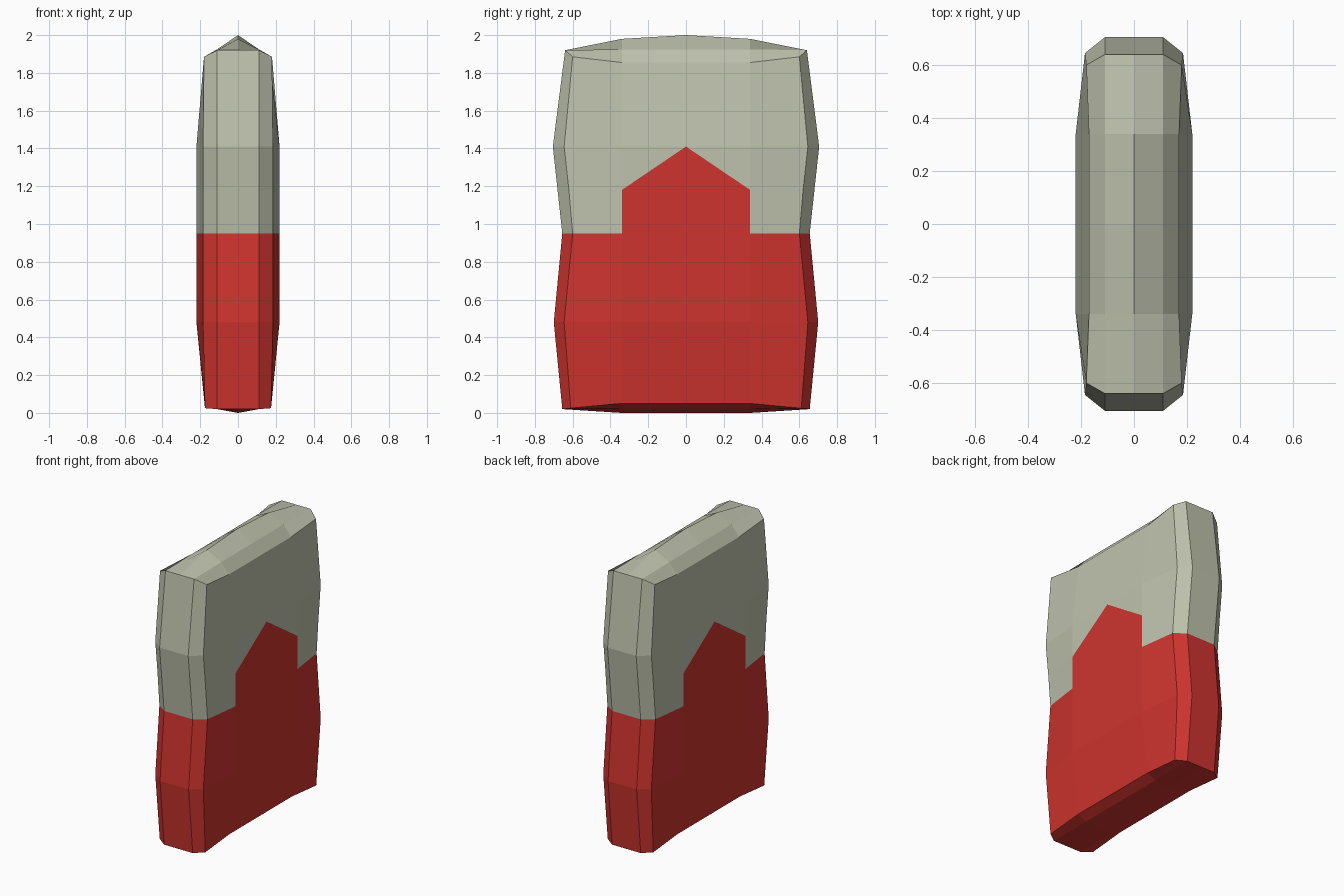
import bpy, bmesh

if "Cube" in bpy.data.objects:
    bpy.data.objects.remove(bpy.data.objects["Cube"])


def material(name, rgb):
    m = bpy.data.materials.new(name)
    m.diffuse_color = (*rgb, 1)
    m.use_nodes = True
    m.node_tree.nodes["Principled BSDF"].inputs["Base Color"].default_value = m.diffuse_color
    return m


grey = material("pale grey", (0.52, 0.54, 0.42))
red = material("red", (0.62, 0.034, 0.028))

# Outline at each level:
# end z, corner z, side z, end y, corner y, corner x, side x
LEVELS = [
    (0.02, 0.025, 0.05, 0.655, 0.61, 0.175, 0.175),
    (0.48, 0.48, 0.48, 0.70, 0.645, 0.185, 0.22),
    (0.95, 0.95, 0.95, 0.655, 0.60, 0.185, 0.22),
    (1.18, 1.18, 1.18, 0.68, 0.62, 0.185, 0.22),
    (1.41, 1.41, 1.41, 0.705, 0.645, 0.185, 0.22),
    (1.92, 1.885, 1.855, 0.64, 0.60, 0.18, 0.17),
]
XS = (-0.11, 0, 0.11)      # inner columns across the thickness
YS = (-0.34, 0, 0.34)      # inner columns along the width

bm = bmesh.new()


def ring(level):
    """16 points: front end, right side, back end, left side."""
    ze, zc, zs, ye, yc, xc, xs = level
    pts = [(-xc, -yc, zc)] + [(x, -ye, ze) for x in XS]
    pts += [(xc, -yc, zc)] + [(xs, y, zs) for y in YS]
    pts += [(xc, yc, zc)] + [(-x, ye, ze) for x in XS]
    pts += [(-xc, yc, zc)] + [(-xs, -y, zs) for y in YS]
    return [bm.verts.new(p) for p in pts]


rings = [ring(level) for level in LEVELS]

# Walls, with the sloped edges of the pointed patch cut into the sides
for k in range(len(rings) - 1):
    for i in range(16):
        n = (i + 1) % 16
        a, b, c, d = rings[k][i], rings[k][n], rings[k + 1][n], rings[k + 1][i]
        if k == 3 and i in (5, 13):
            bm.faces.new((a, b, c))
            bm.faces.new((a, c, d))
        elif k == 3 and i in (6, 14):
            bm.faces.new((a, b, d))
            bm.faces.new((b, c, d))
        else:
            bm.faces.new((a, b, c, d))


def cap(r, height):
    """Close an end with a 5 x 5 grid whose border is the ring."""
    rows = [r[0:5]]
    for j, y in enumerate(YS):
        inner = [bm.verts.new((x, y, height(x, y))) for x in XS]
        rows.append([r[15 - j]] + inner + [r[5 + j]])
    rows.append(r[8:13][::-1])
    for j in range(4):
        for i in range(4):
            bm.faces.new((rows[j][i], rows[j][i + 1],
                          rows[j + 1][i + 1], rows[j + 1][i]))


cap(rings[0], lambda x, y: 0.02 if x else 0.0)
cap(rings[-1], lambda x, y: 1.925 if x else (1.98 if y else 2.0))

bmesh.ops.recalc_face_normals(bm, faces=bm.faces)

# Red lower half plus pointed patch on both broad sides
for f in bm.faces:
    c = f.calc_center_median()
    patch = abs(c.x) > 0.2 and abs(c.y) < 0.34 and c.z < 1.41 - 0.68 * abs(c.y)
    f.material_index = 1 if c.z < 0.95 or patch else 0

mesh = bpy.data.meshes.new("slab_body")
bm.to_mesh(mesh)
bm.free()
mesh.materials.append(grey)
mesh.materials.append(red)
body = bpy.data.objects.new("slab_body", mesh)
bpy.context.collection.objects.link(body)
